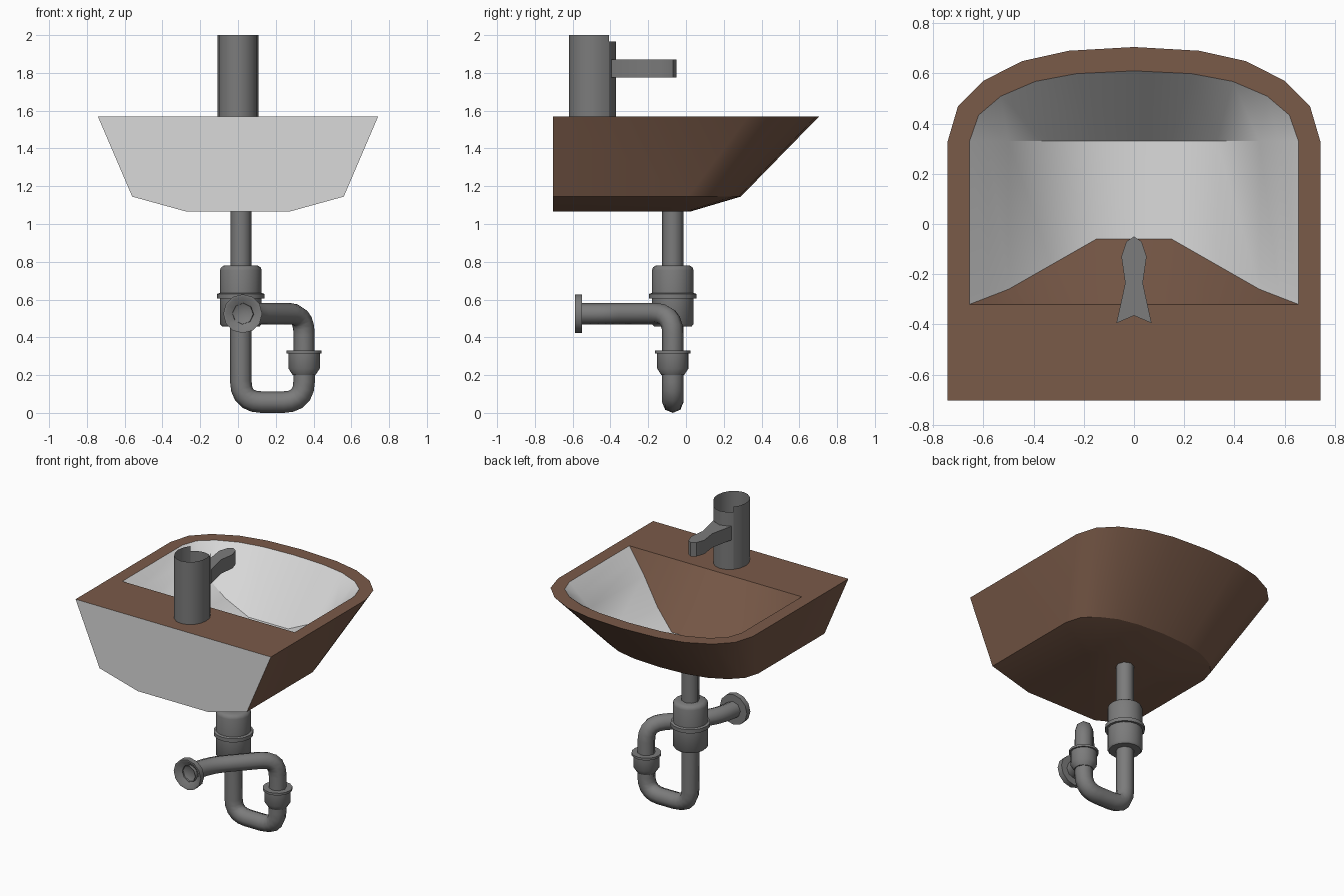
import bpy, bmesh, math
from mathutils import Vector

if "Cube" in bpy.data.objects:
    bpy.data.objects.remove(bpy.data.objects["Cube"])


def material(name, col):
    m = bpy.data.materials.new(name)
    m.diffuse_color = (*col, 1)
    m.use_nodes = True
    m.node_tree.nodes["Principled BSDF"].inputs["Base Color"].default_value = m.diffuse_color
    return m


BROWN = material("brown", (0.195, 0.103, 0.066))
WHITE = material("white", (0.7, 0.7, 0.7))
GREY = material("pipe grey", (0.2, 0.2, 0.2))


def finish(name, me, mats, angle=35):
    ob = bpy.data.objects.new(name, me)
    bpy.context.collection.objects.link(ob)
    for m in mats:
        me.materials.append(m)
    bpy.ops.object.select_all(action='DESELECT')
    ob.select_set(True)
    bpy.context.view_layer.objects.active = ob
    bpy.ops.object.shade_smooth_by_angle(angle=math.radians(angle))
    return ob


def from_bmesh(name, bm, mats, angle=35):
    bmesh.ops.remove_doubles(bm, verts=bm.verts, dist=1e-4)
    bmesh.ops.recalc_face_normals(bm, faces=bm.faces)
    me = bpy.data.meshes.new(name)
    bm.to_mesh(me)
    bm.free()
    return finish(name, me, mats, angle)


def lathe(name, profile, loc, along_y=False, n=16):
    bm = bmesh.new()
    rings = []
    for r, h in profile:
        ring = []
        for i in range(n):
            a = 2 * math.pi * i / n
            p = Vector((r * math.cos(a), r * math.sin(a), h))
            if along_y:
                p = Vector((p.x, -p.z, p.y))
            ring.append(bm.verts.new(p + Vector(loc)))
        rings.append(ring)
    for a, b in zip(rings, rings[1:]):
        for i in range(n):
            bm.faces.new((a[i], a[(i + 1) % n], b[(i + 1) % n], b[i]))
    return from_bmesh(name, bm, [GREY], 50)


def pipe(name, pts, radius, bend):
    # straight runs joined by rounded corners
    pts = [Vector(p) for p in pts]
    path = [pts[0]]
    for a, b, c in zip(pts, pts[1:], pts[2:]):
        s = b + (a - b).normalized() * bend
        e = b + (c - b).normalized() * bend
        for i in range(6):
            t = i / 5
            path.append(s * (1 - t) ** 2 + b * 2 * t * (1 - t) + e * t * t)
    path.append(pts[-1])
    cu = bpy.data.curves.new(name, 'CURVE')
    cu.dimensions = '3D'
    cu.bevel_depth = radius
    cu.bevel_resolution = 2
    sp = cu.splines.new('POLY')
    sp.points.add(len(path) - 1)
    for q, p in zip(sp.points, path):
        q.co = (*p, 1)
    tmp = bpy.data.objects.new(name + "_path", cu)
    me = bpy.data.meshes.new_from_object(tmp)
    bpy.data.objects.remove(tmp)
    return finish(name, me, [GREY], 50)


def prism(name, outline, z0, z1, caps=True, angle=35, closed=True):
    bm = bmesh.new()
    lo = [bm.verts.new((x, y, z0)) for x, y in outline]
    hi = [bm.verts.new((x, y, z1)) for x, y in outline]
    n = len(outline)
    for i in range(n if closed else n - 1):
        j = (i + 1) % n
        bm.faces.new((lo[i], lo[j], hi[j], hi[i]))
    if caps:
        bm.faces.new(lo)
        bm.faces.new(hi)
    return from_bmesh(name, bm, [GREY], angle)


# basin: D-shaped rings, right back corner -> front arc -> left back corner
ARC = [(1, 0), (.945, .37), (.81, .64), (.6, .85), (.35, .96), (0, 1)]
ARC = ARC + [(-x, y) for x, y in ARC[-2::-1]]


def ring(bm, hx, back, side, front, z):
    pts = [(hx, back)] + [(hx * x, side + (front - side) * y) for x, y in ARC] + [(-hx, back)]
    return [bm.verts.new((x, y, z)) for x, y in pts]


def interp(table, x):
    for (x0, v0), (x1, v1) in zip(table, table[1:]):
        if x <= x1:
            return v0 + (v1 - v0) * (x - x0) / (x1 - x0)
    return table[-1][1]


bm = bmesh.new()


def quads(a, b, mat, closed=False):
    n = len(a)
    for i in range(n if closed else n - 1):
        j = (i + 1) % n
        bm.faces.new((a[i], a[j], b[j], b[i])).material_index = mat


TOP = 1.57
rim = ring(bm, .742, -.703, .33, .705, TOP)
mid = ring(bm, .56, -.703, .01, .29, 1.145)
low = ring(bm, .27, -.703, -.12, .02, 1.065)
inner = ring(bm, .655, -.32, .33, .61, TOP)
quads(rim, mid, 0)
quads(mid, low, 0)
quads(rim, inner, 0, True)
bm.faces.new(low)
# white wall side
bm.faces.new([rim[0], mid[0], low[0], low[-1], mid[-1], rim[-1]]).material_index = 1
# bowl: trough section, sloping brown back, rounded front
xs = [.655, .58, .5, .33, .15, 0]
xs = xs + [-x for x in xs[-2::-1]]
zt = [(0, 1.21), (.15, 1.21), (.33, 1.295), (.5, 1.43), (.655, TOP)]
yt = [(0, -.06), (.15, -.06), (.5, -.26), (.655, -.32)]
back_top = [bm.verts.new((x, -.32, TOP)) for x in xs]
back_low = [bm.verts.new((x, interp(yt, abs(x)), interp(zt, abs(x)))) for x in xs]
front_low = [bm.verts.new((x, .33, interp(zt, abs(x)))) for x in xs]
quads(back_top, back_low, 0)
quads(back_low, front_low, 1)
quads(front_low, inner[1:-1], 1)
from_bmesh("basin", bm, [BROWN, WHITE], 29)

# tap: open tube with a lower front section, and a spout
tube = [(.108 * math.cos(math.pi * i / 8), -.495 + .125 * math.sin(math.pi * i / 8))
        for i in range(2, 19)]
prism("tap_body", tube[4:], TOP, 2.0, caps=False, closed=False)
prism("tap_front", tube[:5], TOP, 1.965, caps=False, closed=False)
half = [(0, -.05), (.03, -.07), (.05, -.13), (.035, -.235), (.07, -.395), (0, -.365)]
prism("tap_spout", half + [(-x, y) for x, y in half[-2:0:-1]], 1.775, 1.87)

# waste pipes
X, Y = .015, -.07
pipe("tail_pipe", [(X, Y, 1.09), (X, Y, .7)], .056, .1)
pipe("trap_bend", [(X, Y, .5), (X, Y, .057), (.35, Y, .057), (.35, Y, .25)], .057, .11)
pipe("wall_pipe", [(.35, Y, .25), (.35, Y, .525), (.05, -.40, .525), (.025, -.57, .525)], .056, .11)

# couplings
lathe("trap_coupling", [(.05, .78), (.09, .78), (.105, .77), (.11, .755), (.11, .635),
                        (.125, .63), (.125, .605), (.11, .605), (.11, .47), (.1, .458),
                        (.05, .458)], (X, Y, 0))
lathe("riser_nut", [(.05, .33), (.093, .33), (.093, .315), (.083, .315), (.083, .235), (.06, .2),
                    (.05, .2)], (.35, Y, 0))
lathe("wall_flange", [(.05, 0), (.103, 0), (.103, .037), (.09, .037), (.058, .005), (0, .0)],
      (.025, -.55, .525), True, 12)
